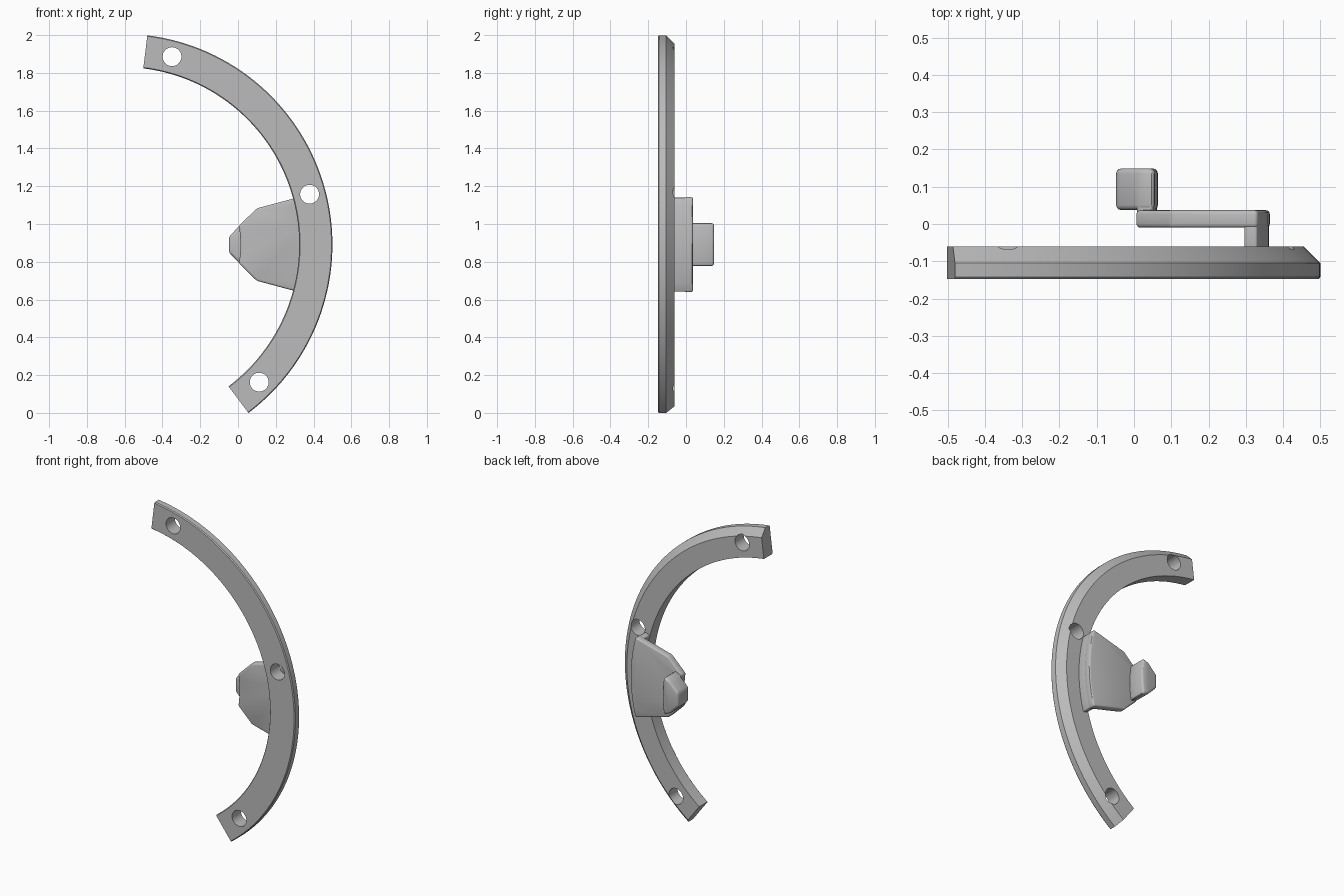
import bpy, bmesh, math

cube = bpy.data.objects.get("Cube")
if cube:
    bpy.data.objects.remove(cube, do_unlink=True)

CX, CZ = -0.616, 0.891      # centre of the arc

grey = bpy.data.materials.new("mid_grey")
grey.use_nodes = True
colour = (0.5, 0.5, 0.5, 1)
grey.diffuse_color = colour
grey.node_tree.nodes["Principled BSDF"].inputs["Base Color"].default_value = colour


def polar(r, deg):
    a = math.radians(deg)
    return CX + r * math.cos(a), CZ + r * math.sin(a)


def arc(r, start, end, steps=10):
    return [polar(r, start + (end - start) * i / steps) for i in range(steps + 1)]


def finish(bm, name):
    bmesh.ops.recalc_face_normals(bm, faces=bm.faces)
    mesh = bpy.data.meshes.new(name)
    bm.to_mesh(mesh)
    bm.free()
    mesh.materials.append(grey)
    obj = bpy.data.objects.new(name, mesh)
    bpy.context.collection.objects.link(obj)
    return obj


def activate(obj):
    bpy.ops.object.select_all(action='DESELECT')
    obj.select_set(True)
    bpy.context.view_layer.objects.active = obj


def smooth(obj):
    activate(obj)
    bpy.ops.object.shade_smooth_by_angle(angle=math.radians(30))


def prism(name, outline, y0, y1, bevel=0.0):
    """Extrude an x-z outline along y, with rounded edges."""
    bm = bmesh.new()
    front = [bm.verts.new((x, y0, z)) for x, z in outline]
    back = [bm.verts.new((x, y1, z)) for x, z in outline]
    bm.faces.new(front)
    bm.faces.new(back)
    n = len(outline)
    for i in range(n):
        j = (i + 1) % n
        bm.faces.new((front[i], front[j], back[j], back[i]))
    obj = finish(bm, name)
    if bevel:
        mod = obj.modifiers.new("rounding", 'BEVEL')
        mod.width = bevel
        mod.segments = 3
        mod.limit_method = 'ANGLE'
        mod.angle_limit = math.radians(25)
        activate(obj)
        bpy.ops.object.modifier_apply(modifier=mod.name)
        smooth(obj)
    return obj


# Curved rail: chamfered section swept along the arc
section = [(0.94, -0.142), (0.945, -0.148), (1.111, -0.148), (1.116, -0.142),
           (1.116, -0.105), (1.071, -0.06), (0.94, -0.06)]
bm = bmesh.new()
rings = []
steps = 64
for i in range(steps + 1):
    angle = -53 + 136 * i / steps
    ring = []
    for r, y in section:
        x, z = polar(r, angle)
        ring.append(bm.verts.new((x, y, z)))
    rings.append(ring)
for a, b in zip(rings, rings[1:]):
    for k in range(len(section)):
        m = (k + 1) % len(section)
        bm.faces.new((a[k], a[m], b[m], b[k]))
bm.faces.new(rings[0])
bm.faces.new(rings[-1])
rail = finish(bm, "curved_rail")

# Screw holes through the rail
for angle in (75, 15, -45):
    hx, hz = polar(1.03, angle)
    circle = [(hx + 0.05 * math.cos(math.tau * i / 32),
               hz + 0.05 * math.sin(math.tau * i / 32)) for i in range(32)]
    cutter = prism("hole_cutter", circle, -0.3, 0.1)
    cutter.hide_render = True
    mod = rail.modifiers.new("hole", 'BOOLEAN')
    mod.operation = 'DIFFERENCE'
    mod.solver = 'EXACT'
    mod.object = cutter
    activate(rail)
    bpy.ops.object.modifier_apply(modifier=mod.name)
    bpy.data.objects.remove(cutter, do_unlink=True)
smooth(rail)

# Standing wall that joins the clip to the rail
prism("clip_wall", arc(0.942, -14.8, 14.8) + arc(0.978, 14.8, -14.8),
      -0.075, 0.025, 0.006)

# Tapered clip plate
prism("clip_plate",
      arc(0.98, -15, 15) + [polar(0.741, 15)] + arc(0.629, 9.1, -9.1)
      + [polar(0.741, -15)], -0.01, 0.037, 0.01)

# Neck rising from the plate, and the hook head on its end
prism("hook_neck", arc(0.631, -9, 9) + arc(0.678, 9.8, -9.8), -0.008, 0.12, 0.008)
prism("hook_head",
      [(-0.048, CZ + 0.042), (-0.048, CZ - 0.042), (0.012, CZ - 0.103)]
      + arc(0.68, -10, 10) + [(0.012, CZ + 0.103)], 0.037, 0.149, 0.014)
